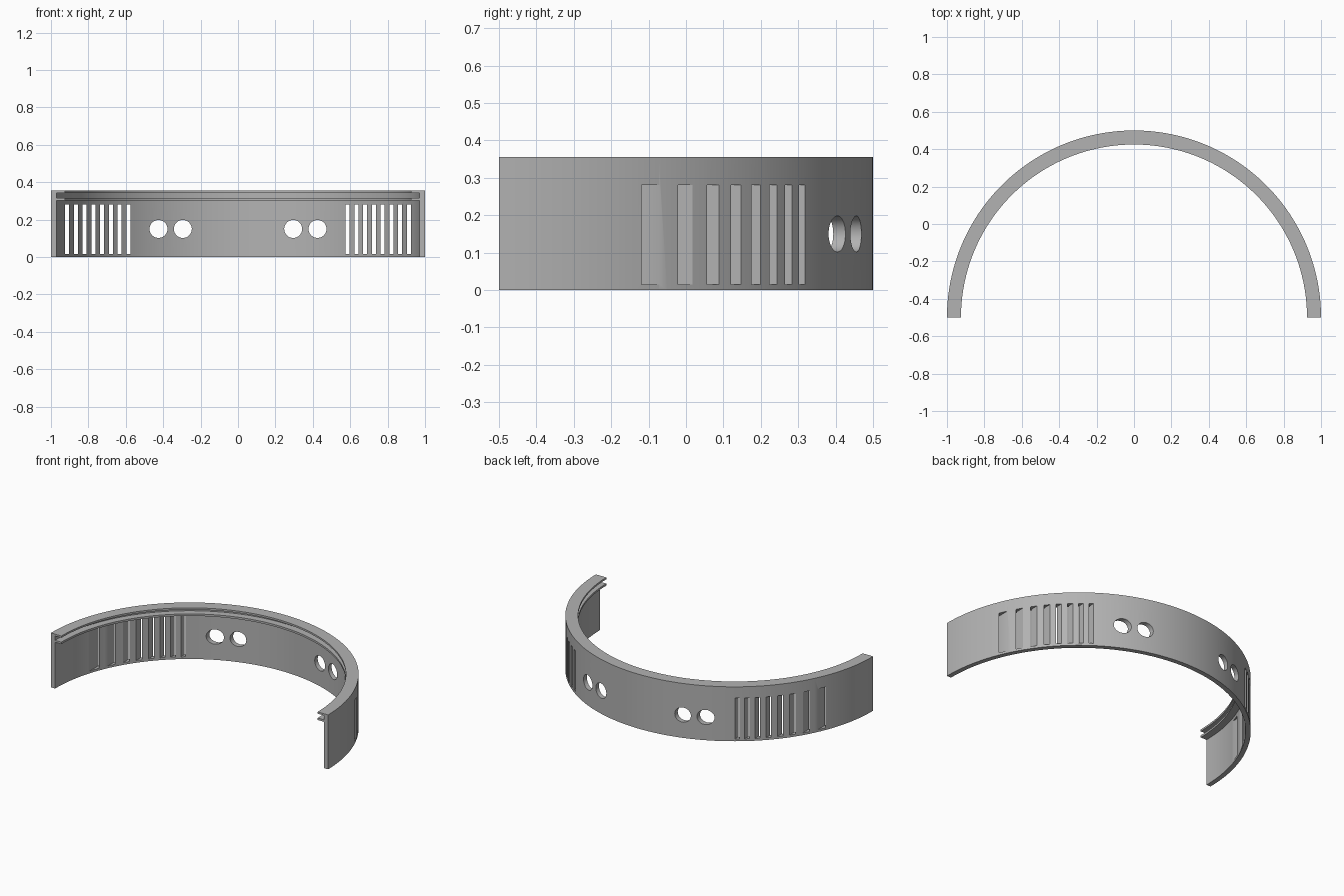
import bpy, bmesh, math
from mathutils import Matrix, Vector

cube = bpy.data.objects.get("Cube")
if cube:
    bpy.data.objects.remove(cube)

HEIGHT = 0.355
CENTRE = Vector((0, -0.5, 0))

grey = bpy.data.materials.new("plain_grey")
grey.use_nodes = True
colour = (0.45, 0.45, 0.45, 1)
grey.diffuse_color = colour
grey.node_tree.nodes["Principled BSDF"].inputs["Base Color"].default_value = colour


def make_object(name, bm):
    bmesh.ops.recalc_face_normals(bm, faces=bm.faces)
    mesh = bpy.data.meshes.new(name)
    bm.to_mesh(mesh)
    bm.free()
    mesh.materials.append(grey)
    obj = bpy.data.objects.new(name, mesh)
    bpy.context.collection.objects.link(obj)
    return obj


# Half ring: thin wall with two inner flanges and a groove between them
outer, wall, lip = 1.0, 0.97, 0.925
profile = [(outer, 0), (outer, HEIGHT), (lip, HEIGHT), (lip, 0.343), (wall, 0.343),
           (wall, 0.315), (lip, 0.315), (lip, 0.302), (wall, 0.302), (wall, 0)]
bm = bmesh.new()
start = bm.faces.new([bm.verts.new(CENTRE + Vector((r, 0, z))) for r, z in profile])
bmesh.ops.spin(bm, geom=[start] + start.edges[:] + start.verts[:], cent=CENTRE,
               axis=(0, 0, 1), angle=math.pi, steps=128, use_duplicate=False)
# The spin moves the start cap away, so close any open end
edges = [e for e in bm.edges if e.is_boundary]
if edges:
    bmesh.ops.holes_fill(bm, edges=edges, sides=0)
band = make_object("half_ring_band", bm)

# Cutters run straight from front to back
bm = bmesh.new()
for side in (-1, 1):
    for i in range(8):
        x = side * (0.586 + 0.0468 * i)
        bmesh.ops.create_cube(bm, size=1, matrix=Matrix.Translation((x, 0.1, 0.148))
                              @ Matrix.Diagonal((0.022, 1.0, 0.266, 1)))
    for x in (0.295, 0.425):
        bmesh.ops.create_cone(bm, cap_ends=True, segments=48, radius1=0.048,
                              radius2=0.048, depth=1.0,
                              matrix=Matrix.Translation((side * x, 0.3, 0.15))
                              @ Matrix.Rotation(math.pi / 2, 4, "X"))
cutter = make_object("slot_and_hole_cutter", bm)
cutter.hide_render = True

# Cut the vent slots and round holes
bpy.context.view_layer.objects.active = band
band.select_set(True)
cut = band.modifiers.new("openings", "BOOLEAN")
cut.operation = "DIFFERENCE"
cut.solver = "EXACT"
cut.object = cutter
bpy.ops.object.modifier_apply(modifier=cut.name)
bpy.data.objects.remove(cutter)
bpy.ops.object.shade_smooth_by_angle(angle=math.radians(30))
